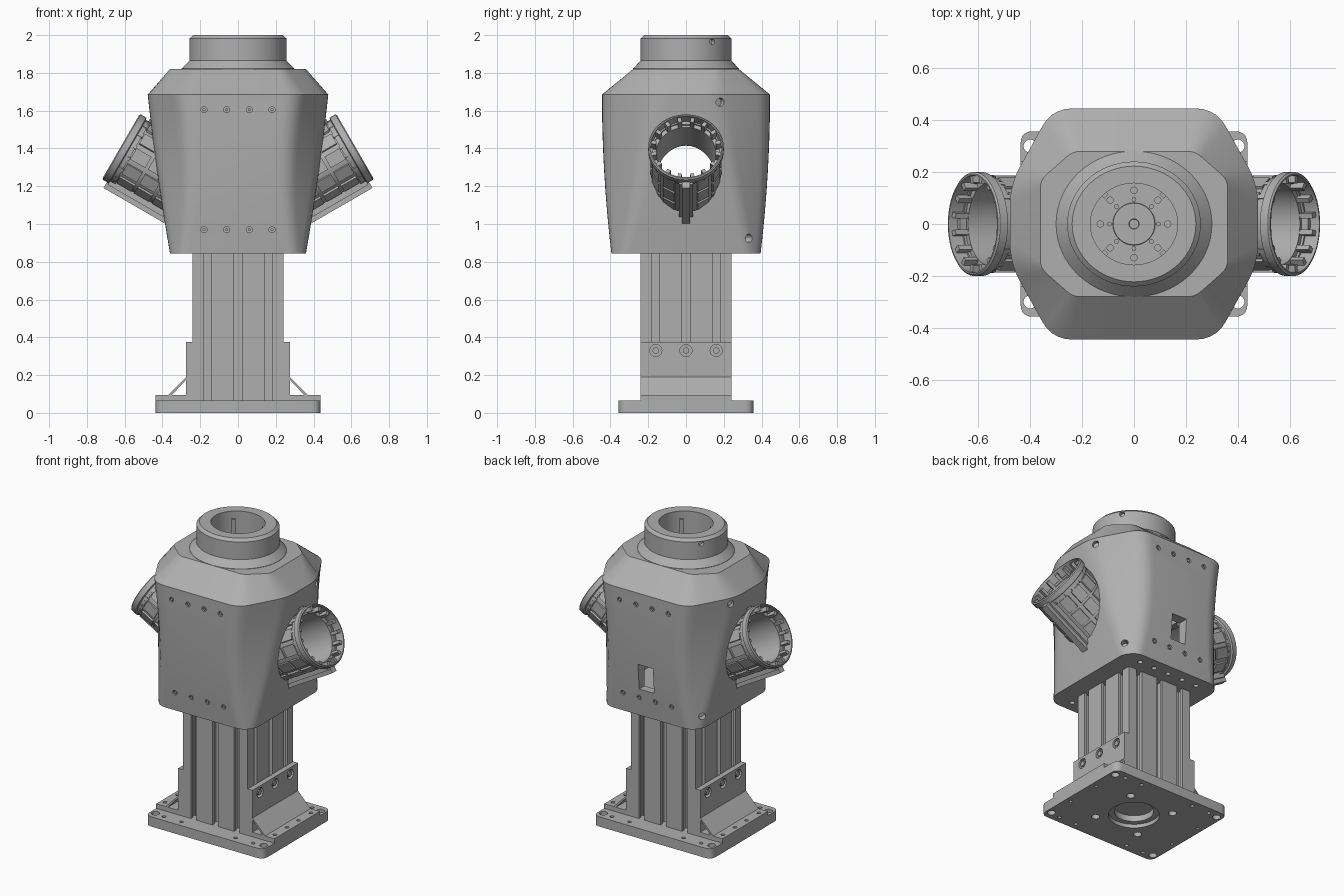
import bpy, bmesh, math
from mathutils import Matrix, Vector

cube = bpy.data.objects.get("Cube")
if cube:
    bpy.data.objects.remove(cube, do_unlink=True)

grey = bpy.data.materials.new("machined grey")
grey.use_nodes = True
GREY = (0.43, 0.43, 0.43, 1)
grey.diffuse_color = GREY
grey.node_tree.nodes["Principled BSDF"].inputs["Base Color"].default_value = GREY


def finish(name, bm):
    bmesh.ops.recalc_face_normals(bm, faces=bm.faces)
    mesh = bpy.data.meshes.new(name)
    bm.to_mesh(mesh)
    bm.free()
    mesh.materials.append(grey)
    ob = bpy.data.objects.new(name, mesh)
    bpy.context.collection.objects.link(ob)
    return ob


def loft(name, rings, loop=False):
    """Skin a list of equal rings, capped at the ends or closed on itself."""
    bm = bmesh.new()
    vs = [[bm.verts.new(p) for p in ring] for ring in rings]
    n = len(vs[0])
    pairs = list(zip(vs, vs[1:])) + ([(vs[-1], vs[0])] if loop else [])
    for a, b in pairs:
        for i in range(n):
            j = (i + 1) % n
            bm.faces.new((a[i], a[j], b[j], b[i]))
    if not loop:
        bm.faces.new(vs[0])
        bm.faces.new(vs[-1])
    return finish(name, bm)


def lathe(name, profile, loop=False, sy=1, n=64):
    turn = [math.tau * i / n for i in range(n)]
    return loft(name, [[(r * math.cos(a), r * sy * math.sin(a), z) for a in turn]
                       for r, z in profile], loop)


def boxes(name, specs):
    """Each spec: low corner, high corner, optional matrix."""
    bm = bmesh.new()
    for lo, hi, *m in specs:
        lo, hi = Vector(lo), Vector(hi)
        base = Matrix.Translation((lo + hi) / 2) @ Matrix.Diagonal((*(hi - lo), 1))
        bmesh.ops.create_cube(bm, size=1, matrix=(m[0] @ base) if m else base)
    return finish(name, bm)


def pins(name, specs, n=20):
    """Each spec: centre, direction, radius, length."""
    bm = bmesh.new()
    for pos, way, r, length in specs:
        rot = Vector(way).to_track_quat('Z', 'Y').to_matrix().to_4x4()
        bmesh.ops.create_cone(bm, cap_ends=True, segments=n, radius1=r, radius2=r,
                              depth=length, matrix=Matrix.Translation(pos) @ rot)
    return finish(name, bm)


def cut(ob, cutter):
    cutter.hide_render = True
    mod = ob.modifiers.new("cut", 'BOOLEAN')
    mod.operation, mod.solver, mod.object = 'DIFFERENCE', 'EXACT', cutter
    bpy.context.view_layer.objects.active = ob
    bpy.ops.object.modifier_apply(modifier=mod.name)
    bpy.data.objects.remove(cutter, do_unlink=True)


def rounded(corners, d, z, steps=5):
    """Polygon ring with every corner eased by a short curve."""
    ring = []
    for i, c in enumerate(corners):
        c = Vector(c)
        a = c + (Vector(corners[i - 1]) - c).normalized() * d
        b = c + (Vector(corners[(i + 1) % len(corners)]) - c).normalized() * d
        for k in range(steps + 1):
            t = k / steps
            p = a * (1 - t) ** 2 + c * 2 * t * (1 - t) + b * t * t
            ring.append((p.x, p.y, z))
    return ring


def octagon(X, Y, fx, sy):
    return [(X, -sy), (X, sy), (fx, Y), (-fx, Y), (-X, sy), (-X, -sy), (-fx, -Y), (fx, -Y)]


UP = (0, 0, 1)
SIDES = (-1, 1)

# Base plate with centre bore, corner holes and edge holes
rect = [(.437, -.357), (.437, .357), (-.437, .357), (-.437, -.357)]
base = loft("base_plate", [rounded(rect, .05, 0), rounded(rect, .05, .065)])
holes = [((0, 0, .03), UP, .12, .2)]
for sx in SIDES:
    for sy in SIDES:
        holes += [((sx * .4, sy * .3, .03), UP, .025, .2),
                  ((sx * .165, sy * .165, .0), UP, .025, .06),
                  ((sx * .33, sy * .31, .03), UP, .012, .2),
                  ((sx * .2, sy * .31, .03), UP, .012, .2),
                  ((sx * .4, sy * .12, .0), UP, .01, .06)]
cut(base, pins("plate_holes", holes, 32))
cut(base, pins("counterbore", [((0, 0, 0), UP, .155, .05)], 48))

# Slotted extrusion column
face = [(-.24, -.24)]
for c in (-.16, 0, .16):
    w = .02
    face += [(c - w, -.24), (c - w, -.22), (c - w - .012, -.22), (c - w - .012, -.185),
             (c + w + .012, -.185), (c + w + .012, -.22), (c + w, -.22), (c + w, -.24)]
section = []
for q in range(4):
    turn = Matrix.Rotation(q * math.pi / 2, 2)
    section += [turn @ Vector(p) for p in face]
loft("column", [[(p.x, p.y, z) for p in section] for z in (.065, .9)])

# Foot brackets: angle, sloping brace, screws
angle = [(.24, .065), (.437, .065), (.437, .095), (.275, .095), (.275, .375), (.24, .375)]
brace = [(.275, .19), (.275, .175), (.35, .095), (.368, .095)]
for s, side in ((-1, "right"), (1, "left")):
    br = loft(side + "_bracket", [[(s * x, y, z) for x, z in angle] for y in (-.24, .24)])
    cut(br, pins("screw_wells", [((s * .275, y, .33), (s, 0, 0), .032, .04) for y in (-.16, 0, .16)]
                 + [((s * .405, y, .09), UP, .012, .04) for y in (-.19, -.06, .06, .19)]))
    loft(side + "_brace", [[(s * x, y, z) for x, z in brace] for y in (-.24, .24)])
    pins(side + "_bracket_screws", [((s * .262, y, .33), (s, 0, 0), .017, .022) for y in (-.16, 0, .16)])

# Arm frame: outer end centre, tilted thirty degrees upward
ARM = Matrix(((-.5, 0, .866, .62), (0, -1, 0, 0), (.866, 0, .5, 1.41), (0, 0, 0, 1)))
FRAMES = {"left": ARM, "right": Matrix.Rotation(math.pi, 4, 'Z') @ ARM}

# Body shell: tapering rounded octagon with sloped shoulders
rings = []
for i in range(11):
    t = i / 10
    corners = octagon(.36 + .118 * (1.25 * t - .25 * t * t), .395 + .05 * (2 * t - t * t),
                      .30 + .015 * t - .15 * t * (1 - t), .33 - .18 * t)
    rings.append(rounded(corners, .04 + .04 * t, .845 + .84 * t))
rings.append(rounded(octagon(.36, .28, .235, .17), .03, 1.82))
body = loft("body_shell", rings)
cut(body, boxes("cavity", [((-.31, -.36, .93), (.31, .36, 1.62))]))
for m in FRAMES.values():
    way = m.to_3x3() @ Vector(UP)
    cut(body, pins("arm_hole", [(m.translation - way * .2, way, .187, .56)], 64))
cut(body, boxes("back_window", [((-.055, .3, 1.03), (.055, .5, 1.2))]))
cut(body, pins("neck_well", [((0, 0, 1.85), UP, .175, .15)], 48))

# Panel screws, side screw holes and underside holes
spots = [(x, sy, z) for x in (-.18, -.06, .06, .18) for sy in SIDES for z in (.97, 1.605)]
wells, screws = [], []
for x, sy, z in spots:
    t = (z - .845) / .84
    y = sy * (.395 + .05 * (2 * t - t * t))
    wells.append(((x, y, z), (0, sy, 0), .016, .024))
    screws.append(((x, y - sy * .009, z), (0, sy, 0), .008, .014))
for s in SIDES:
    wells += [((s * .455, .18, 1.645), (s * .85, .53, 0), .022, .05),
              ((s * .345, .325, .925), (s * .7, .7, 0), .022, .07)]
    wells += [((x, s * .32, .845), UP, .016, .04) for x in (-.22, -.11, 0, .11, .22)]
cut(body, pins("screw_wells", wells, 16))
pins("panel_screws", screws, 12)

# Neck collar with open socket
neck = lathe("neck_collar", [(.30, 1.8), (.30, 1.822), (.257, 1.865), (.257, 1.982), (.238, 2.0),
                             (.168, 2.0), (.168, 1.79), (.2, 1.79)], True, .935)
cut(neck, pins("collar_holes", [((s * .21, .138, 1.965), (s * .82, .57, 0), .016, .05) for s in SIDES], 16))
lathe("socket_floor", [(.17, 1.76), (.17, 1.80), (.082, 1.80), (.08, 1.81), (.02, 1.81), (.018, 1.80)], n=48)
dots = []
for k in range(8):
    a = math.tau * k / 8
    x, y = math.cos(a), math.sin(a)
    dots += [((x * .13, y * .13, 1.80), UP, .014, .02), ((x * .095, y * .095, 1.80), UP, .009, .02)]
pins("socket_screws", dots, 12)
boxes("socket_ribs", [((.15, -.012, 1.79), (.172, .012, 1.95), Matrix.Rotation(math.pi * (k / 2 + .25), 4, 'Z'))
                      for k in range(4)])


# Side arms: hollow tube, raised panels, rim ribs and underside rail
def place(ob, m):
    bm = bmesh.new()
    bm.from_mesh(ob.data)
    bm.transform(m)
    s = 1 if m.translation.x > 0 else -1
    bmesh.ops.bisect_plane(bm, geom=bm.verts[:] + bm.edges[:] + bm.faces[:],
                           plane_co=(s * .312, 0, 0), plane_no=(s, 0, 0), clear_inner=True)
    bm.to_mesh(ob.data)
    bm.free()


for side, m in FRAMES.items():
    spin = [Matrix.Rotation(math.tau * k / 12, 4, 'Z') for k in range(12)]
    parts = [
        lathe(side + "_arm_tube", [(.193, 0), (.2, -.006), (.2, -.04), (.189, -.045), (.189, -.06),
                                   (.179, -.06), (.179, -.55), (.158, -.55), (.158, -.07),
                                   (.187, -.07), (.187, 0)], True),
        boxes(side + "_arm_panels", [((.165, -.034, z - .046), (.187, .034, z + .046), r)
                                     for r in spin for z in (-.122, -.23, -.338, -.446)]),
        boxes(side + "_rim_ribs", [((.16, -.01, -.075), (.19, .01, -.014),
                                    Matrix.Rotation(math.tau * (k + .5) / 16, 4, 'Z')) for k in range(16)]),
        boxes(side + "_arm_rail", [((-.21, -.036, -.42), (-.17, .036, -.04)),
                                   ((-.236, -.022, -.42), (-.2, .022, -.03)),
                                   ((.17, -.022, -.14), (.205, .022, -.06))])]
    for p in parts:
        place(p, m)

# Smooth curved surfaces, keep hard edges crisp
bpy.ops.object.select_all(action='DESELECT')
for ob in bpy.context.scene.objects:
    if ob.type == 'MESH':
        ob.select_set(True)
        bpy.context.view_layer.objects.active = ob
bpy.ops.object.shade_smooth_by_angle(angle=math.radians(28))
